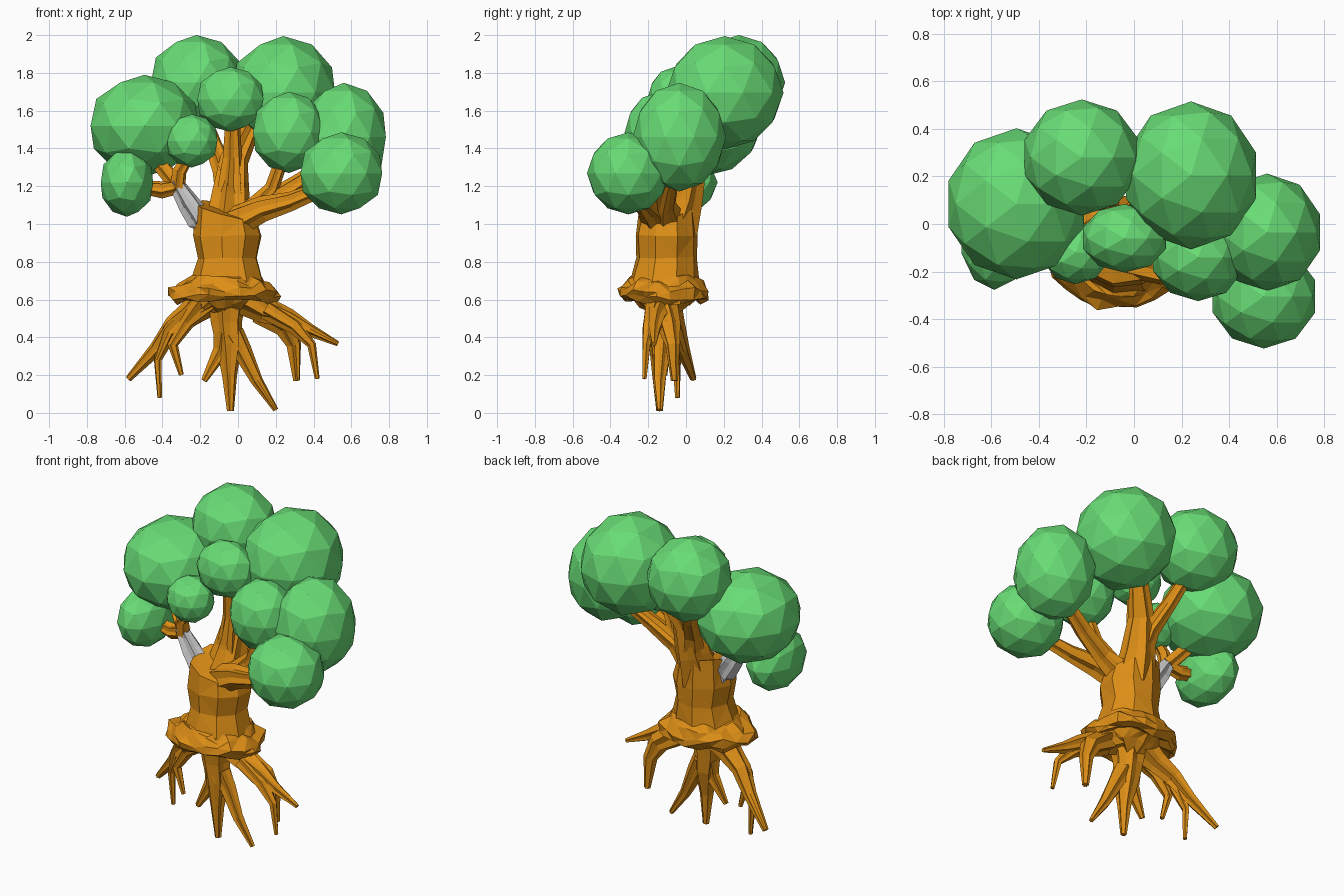
import bpy, bmesh, math, random
from mathutils import Vector

random.seed(4)


def material(name, col):
    m = bpy.data.materials.new(name)
    m.diffuse_color = col
    return m


BARK = material("bark", (0.72, 0.27, 0.008, 1))
LEAF = material("leaf", (0.14, 0.72, 0.18, 1))


def finish(name, bm, mat):
    bmesh.ops.recalc_face_normals(bm, faces=bm.faces)
    me = bpy.data.meshes.new(name)
    bm.to_mesh(me)
    bm.free()
    if mat:
        me.materials.append(mat)
    ob = bpy.data.objects.new(name, me)
    bpy.context.collection.objects.link(ob)
    return ob


def skin(bm, loops):
    rows = [[bm.verts.new(p) for p in loop] for loop in loops]
    n = len(rows[0])
    for a, b in zip(rows, rows[1:]):
        for i in range(n):
            j = (i + 1) % n
            bm.faces.new((a[i], a[j], b[j], b[i]))
    bm.faces.new(rows[0][::-1])
    bm.faces.new(rows[-1])


def limb(bm, path, sides=12):
    """Ribbed tapering tube; path holds (x, y, z, radius)."""
    pts = [Vector(p[:3]) for p in path]
    prev = (pts[1] - pts[0]).normalized()
    u = prev.orthogonal().normalized()
    loops = []
    for i, p in enumerate(pts):
        d = (pts[min(i + 1, len(pts) - 1)] - pts[max(i - 1, 0)]).normalized()
        u = prev.rotation_difference(d) @ u
        prev = d
        v = d.cross(u)
        loop = []
        for k in range(sides):
            a = math.tau * k / sides
            r = path[i][3] * (1.12 if k % 2 else 0.84) * random.uniform(0.92, 1.08)
            loop.append(p + (u * math.cos(a) + v * math.sin(a)) * r)
        loops.append(loop)
    skin(bm, loops)


def limbs(name, paths, mat=BARK):
    bm = bmesh.new()
    for p in paths:
        limb(bm, p)
    return finish(name, bm, mat)


def rings(name, levels, sides, jitter, shape=None):
    """Stacked ellipses; levels hold (cx, cy, z, rx, ry)."""
    loops = []
    for n, (cx, cy, z, rx, ry) in enumerate(levels):
        loop = []
        for k in range(sides):
            a = math.tau * (k + 0.5) / sides
            s = 1 + random.uniform(-jitter, jitter)
            p = Vector((cx + rx * s * math.cos(a), cy + ry * s * math.sin(a), z))
            p.z += random.uniform(-jitter, jitter) * 0.25
            if shape and n == len(levels) - 1:
                p.z += shape(p)
            loop.append(p)
        loops.append(loop)
    bm = bmesh.new()
    skin(bm, loops)
    bmesh.ops.triangulate(bm, faces=bm.faces)
    return finish(name, bm, BARK)


# Trunk with a slanted broken top
rings("trunk", [(-.06, -.12, .62, .21, .20), (-.055, -.115, .70, .195, .185),
                (-.055, -.105, .82, .16, .165), (-.055, -.105, .94, .185, .168),
                (-.06, -.10, 1.065, .165, .155)], 9, 0.03,
      lambda p: -0.25 * (p.x + .05) + 0.2 * (p.y + .1))

# Lumpy flared collar and its underside bulge
rings("trunk_collar", [(-.07, -.12, .53, .07, .06), (-.07, -.12, .57, .15, .12),
                       (-.07, -.12, .615, .19, .16), (-.07, -.12, .585, .255, .205),
                       (-.07, -.12, .61, .285, .235), (-.07, -.12, .65, .285, .24),
                       (-.07, -.12, .685, .24, .21), (-.06, -.12, .715, .19, .18)],
      22, 0.07)

# Roots: three groups, each a thick stem splitting into three tips
limbs("root_left", [
    [(-.14, -.12, .62, .10), (-.24, -.09, .53, .065), (-.34, -.06, .46, .05), (-.43, -.02, .34, .035), (-.58, .04, .18, .015)],
    [(-.22, -.10, .56, .06), (-.36, -.07, .43, .04), (-.425, -.05, .28, .02), (-.415, -.045, .08, .011)],
    [(-.16, -.14, .60, .08), (-.27, -.12, .48, .035), (-.345, -.11, .36, .025), (-.30, -.11, .20, .012)],
])
limbs("root_middle", [
    [(-.06, -.13, .62, .10), (-.06, -.13, .48, .075), (-.05, -.13, .36, .065), (-.045, -.14, .20, .035), (-.04, -.14, .01, .016)],
    [(-.07, -.13, .42, .06), (-.09, -.13, .33, .04), (-.18, -.14, .17, .014)],
    [(-.03, -.13, .42, .06), (.02, -.13, .33, .045), (.10, -.14, .17, .03), (.20, -.14, .015, .013)],
])
limbs("root_right", [
    [(.03, -.13, .62, .10), (.15, -.14, .54, .065), (.27, -.16, .50, .045), (.38, -.17, .44, .03), (.53, -.17, .365, .012)],
    [(.12, -.12, .55, .07), (.25, -.09, .46, .055), (.295, -.07, .36, .035), (.31, -.06, .17, .017)],
    [(.15, -.17, .55, .05), (.30, -.19, .46, .04), (.39, -.21, .36, .022), (.42, -.22, .18, .011)],
])

# Bare grey left branch with a splintered foot, and its orange forks
limbs("grey_branch", [
    [(-.18, -.09, .97, .02), (-.20, -.09, 1.02, .06), (-.26, -.09, 1.11, .055), (-.335, -.09, 1.23, .035)],
    [(-.20, -.06, .96, .012), (-.23, -.07, 1.04, .03), (-.32, -.08, 1.21, .03)],
    [(-.21, -.12, .97, .012), (-.23, -.11, 1.04, .03), (-.32, -.10, 1.21, .03)],
], None)
limbs("left_forks", [
    [(-.31, -.09, 1.20, .035), (-.40, -.08, 1.18, .04), (-.55, -.06, 1.20, .03)],
    [(-.32, -.10, 1.19, .035), (-.31, -.11, 1.28, .035), (-.26, -.12, 1.36, .025)],
    [(-.32, -.08, 1.20, .04), (-.40, -.03, 1.30, .04), (-.45, .03, 1.40, .03)],
])

# Central limbs leaning back into the crown
limbs("central_branches", [
    [(-.05, -.07, .98, .12), (-.04, -.01, 1.14, .095), (-.02, .04, 1.34, .068), (.06, .11, 1.50, .05), (.15, .16, 1.60, .04)],
    [(-.05, 0, 1.15, .07), (-.08, .05, 1.28, .052), (-.13, .15, 1.42, .042), (-.18, .22, 1.56, .035)],
    [(-.04, -.03, 1.12, .07), (-.03, -.02, 1.35, .045), (-.03, -.04, 1.56, .035)],
])

# Right limbs
limbs("right_branches", [
    [(-.01, -.14, 1.01, .08), (.13, -.19, 1.08, .06), (.28, -.23, 1.12, .045), (.48, -.29, 1.20, .035)],
    [(-.01, -.10, 1.01, .09), (.14, -.11, 1.10, .055), (.30, -.09, 1.20, .045), (.48, -.05, 1.32, .035)],
    [(.08, -.11, 1.08, .05), (.18, -.12, 1.19, .035), (.24, -.14, 1.36, .03)],
])

# Faceted leaf clumps: centre, radii
clumps = [
    ((-.495, .085, 1.52), (.297, .315, .267)), ((-.22, .28, 1.75), (.25, .242, .248)),
    ((.24, .205, 1.695), (.285, .308, .297)), ((-.04, -.06, 1.66), (.182, .143, .17)),
    ((-.245, -.12, 1.44), (.142, .132, .14)), ((.27, -.14, 1.485), (.198, .183, .213)),
    ((.56, -.035, 1.46), (.232, .245, .285)), ((.547, -.305, 1.268), (.225, .217, .215)),
    ((-.588, -.055, 1.22), (.144, .22, .18)),
]
for i, (c, r) in enumerate(clumps):
    bm = bmesh.new()
    bmesh.ops.create_icosphere(bm, subdivisions=2, radius=1)
    for v in bm.verts:
        v.co = Vector([c[k] + v.co[k] * r[k] * 1.01 for k in range(3)])
    finish("leaf_clump_%d" % (i + 1), bm, LEAF)
